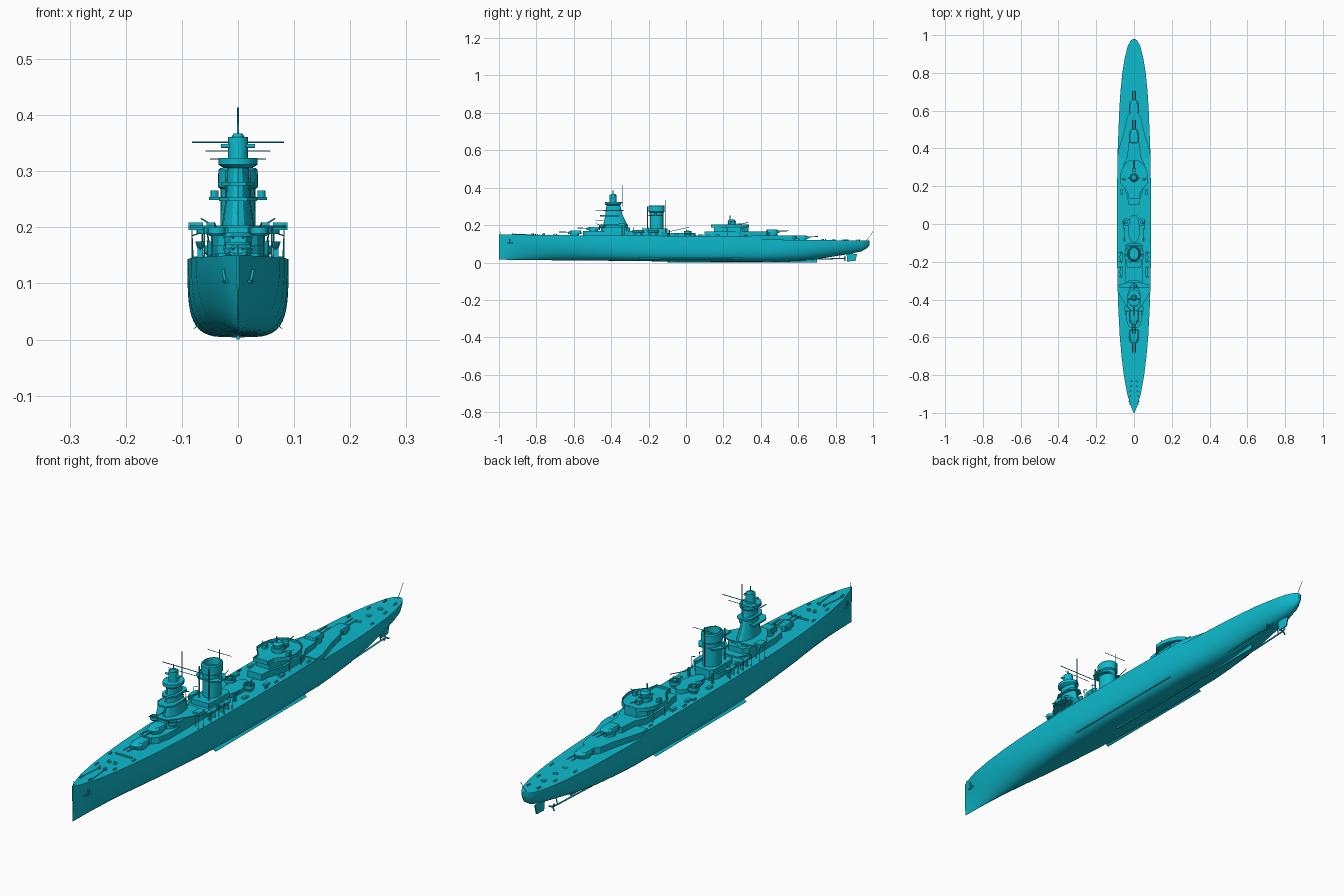
import bpy, bmesh, math
from mathutils import Vector

mat = bpy.data.materials.new("hull_paint")
mat.diffuse_color = (0.004, 0.5, 0.62, 1)


def loft(name, rings, smooth=30):
    """Skin a list of equal-length closed rings and cap both ends."""
    bm = bmesh.new()
    vs = [[bm.verts.new(p) for p in r] for r in rings]
    n = len(rings[0])
    for a, b in zip(vs, vs[1:]):
        for i in range(n):
            j = (i + 1) % n
            bm.faces.new((a[i], a[j], b[j], b[i]))
    bm.faces.new(vs[0][::-1])
    bm.faces.new(vs[-1])
    bmesh.ops.recalc_face_normals(bm, faces=bm.faces)
    me = bpy.data.meshes.new(name)
    bm.to_mesh(me)
    bm.free()
    ob = bpy.data.objects.new(name, me)
    bpy.context.collection.objects.link(ob)
    me.materials.append(mat)
    bpy.context.view_layer.objects.active = ob
    bpy.ops.object.select_all(action='DESELECT')
    ob.select_set(True)
    bpy.ops.object.shade_smooth_by_angle(angle=math.radians(smooth))
    return ob


def prism(name, half, z0, z1):
    """Symmetric slab from the starboard half of its outline."""
    pts = half + [(-x, y) for x, y in half[::-1] if x > 0]
    return loft(name, [[(x, y, z) for x, y in pts] for z in (z0, z1)])


def tube(name, x, y, levels, n=20):
    """Stack of ellipses (z, rx, ry, y offset)."""
    return loft(name, [[(x + rx * math.cos(i * math.tau / n), y + dy + ry * math.sin(i * math.tau / n), z)
                        for i in range(n)] for z, rx, ry, dy in levels])


def cyl(name, x, y, z0, z1, r, n=16):
    return tube(name, x, y, [(z0, r, r, 0), (z1, r, r, 0)], n)


def box(name, x, y, w, l, z0, z1):
    return loft(name, [[(x + a * w / 2, y + b * l / 2, z) for a, b in ((-1, -1), (1, -1), (1, 1), (-1, 1))]
                       for z in (z0, z1)])


def rod(name, p, q, r=0.001, n=6):
    p, q = Vector(p), Vector(q)
    rot = (q - p).to_track_quat('Z', 'Y')
    ring = [rot @ Vector((r * math.cos(i * math.tau / n), r * math.sin(i * math.tau / n), 0)) for i in range(n)]
    return loft(name, [[c + v for v in ring] for c in (p, q)], 70)


def tub(name, x, y, z0, z1, r):
    """Open gun tub with a raised rim."""
    return tube(name, x, y, [(z0, r * .8, r * .8, 0), (z0 + .004, r, r, 0), (z1, r, r, 0),
                             (z1, r * .88, r * .88, 0), (z0 + .006, r * .88, r * .88, 0)])


# hull stations: y, half beam, keel z, deck z, section fullness
stations = [(-1, .002, .016, .151, 1.2), (-.97, .015, .015, .15, 1.25), (-.9, .036, .014, .149, 1.4),
            (-.8, .054, .013, .148, 1.7), (-.7, .066, .012, .147, 2.0), (-.6, .075, .011, .146, 2.4),
            (-.45, .083, .01, .145, 3), (-.3, .088, .008, .144, 3.6), (-.1, .09, .006, .143, 4),
            (.15, .09, .004, .142, 4), (.36, .087, .004, .142, 3.6), (.4, .086, .004, .124, 3.5),
            (.5, .082, .005, .122, 3.1), (.6, .078, .008, .121, 2.7), (.7, .072, .018, .12, 2.4),
            (.8, .062, .034, .119, 2.2), (.88, .049, .047, .118, 2.1), (.94, .034, .06, .118, 2),
            (.97, .018, .078, .118, 2), (.98, .006, .092, .118, 2)]
rings = []
for y, w, k, d, n in stations:
    ring = []
    for i in range(-14, 15):
        a = i / 14 * math.pi / 2
        s, c = abs(math.sin(a)), max(math.cos(a), 0)
        ring.append((math.copysign(w * s ** (2 / n), i), y, d - (d - k) * c ** (2 / n)))
    rings.append(ring)
loft("hull", rings, 40)

# keel, rudder, shafts, bilge keels, anchors
box("keel", 0, .3, .006, .8, 0, .02)
loft("rudder", [[(-.003, .862, .006), (.003, .862, .006), (.002, .905, .008), (-.002, .905, .008)],
                [(-.004, .858, .05), (.004, .858, .05), (.002, .915, .045), (-.002, .915, .045)]])
for s in (-1, 1):
    rod("propeller_shaft", (s * .035, .58, .015), (s * .03, .85, .022), .003, 10)
    rod("shaft_strut", (s * .03, .82, .022), (s * .02, .82, .06), .002)
    for i in range(3):
        a = i * math.tau / 3
        rod("propeller_blade", (s * .03, .848, .022),
            (s * .03 + .015 * math.cos(a), .85, .022 + .015 * math.sin(a)), .003)
    loft("bilge_keel", [[(s * .07, y, .028), (s * .07, y, .024), (s * .081, y, .018)] for y in (-.25, .3)])
    rod("anchor_shank", (s * .027, -.94, .125), (s * .022, -.94, .1), .003)
    rod("anchor_fluke", (s * .02, -.955, .104), (s * .025, -.925, .104), .003)

# raised after deck narrowing toward the stern
prism("after_deck", [(.085, .35), (.083, .39), (.05, .5), (.036, .57), (.018, .59)], .115, .145)


def turret(y, z, d):
    """Twin gun turret, d = facing direction along y."""
    cyl("barbette", 0, y, z - .02, z + .003, .024, 20)
    base = [(.014, .036), (.024, .018), (.024, -.03), (.018, -.036)]
    top = [(.013, .02), (.02, .012), (.02, -.03), (.015, -.034)]
    loft("turret", [[(x, y + d * v, h) for x, v in o + [(-x, v) for x, v in o[::-1]]]
                    for h, o in ((z + .003, base), (z + .014, base), (z + .021, top))])
    for s in (-1, 1):
        rod("gun_barrel", (s * .009, y + d * .02, z + .012), (s * .009, y + d * .085, z + .015), .0024, 10)
        rod("rangefinder_ear", (s * .02, y - d * .02, z + .014), (s * .027, y - d * .02, z + .014), .003, 8)


turret(-.595, .149, -1)
turret(-.495, .17, -1)
turret(.465, .155, 1)
turret(.62, .124, 1)

# forward superstructure
prism("forward_deckhouse", [(.018, -.55), (.036, -.53), (.045, -.48), (.045, -.3), (.03, -.27)], .14, .168)
prism("bridge_base", [(.014, -.455), (.034, -.44), (.045, -.41), (.045, -.32), (.03, -.3)], .165, .188)
prism("bridge_deck", [(.02, -.46), (.045, -.43), (.086, -.36), (.086, -.325), (.04, -.31)], .199, .203)
prism("bridge_house", [(.018, -.445), (.032, -.42), (.034, -.32)], .186, .2)
for s in (-1, 1):
    box("bridge_wing_screen", s * .075, -.343, .026, .036, .195, .209)
    for x, y in ((.082, -.358), (.082, -.328), (.06, -.34)):
        rod("wing_post", (s * x, y, .14), (s * x, y, .2), .0012)
    tub("forward_gun_tub", s * .038, -.45, .185, .2, .016)
    rod("light_gun", (s * .038, -.45, .195), (s * .042, -.48, .208), .0015)

# tower
tube("tower", 0, -.385, [(.165, .034, .075, .01), (.2, .029, .065, .007), (.25, .022, .047, 0),
                         (.31, .019, .036, -.004)], 16)
for z, w, y in ((.247, .034, -.42), (.275, .029, -.4)):
    prism("tower_platform", [(w * .5, y - .04), (w, y - .015), (w, y + .05), (w * .5, y + .065)], z, z + .006)
tube("tower_top_platform", 0, -.39, [(.306, .026, .036, 0), (.312, .035, .044, 0), (.324, .035, .044, 0)], 16)
cyl("director_tower", 0, -.39, .324, .361, .018)
rod("rangefinder", (-.03, -.395, .345), (.03, -.395, .345), .004, 10)
tube("director_cap", 0, -.39, [(.361, .012, .016, 0), (.367, .008, .01, 0)])
rod("top_aerial", (0, -.39, .36), (0, -.39, .385), .002)
rod("tower_mast", (0, -.338, .3), (0, -.338, .414), .0014)
rod("main_yard", (-.082, -.338, .352), (.082, -.338, .352), .0014)
rod("lower_yard", (-.058, -.338, .336), (.058, -.338, .336), .001)
rod("mast_brace", (0, -.37, .322), (0, -.338, .322), .002)
for z in (.225, .28):
    rod("tower_front_arm", (0, -.44, z), (0, -.485, z), .0018)

# midship deckhouses and funnel
prism("boat_deckhouse", [(.045, -.3), (.047, -.13), (.03, -.1)], .14, .163)
prism("funnel_base", [(.036, -.23), (.04, -.21), (.04, -.11), (.03, -.1)], .16, .182)
tube("funnel", 0, -.157, [(.16, .032, .037, 0), (.24, .031, .036, 0), (.268, .031, .037, 0), (.272, .036, .043, 0),
                          (.302, .035, .043, 0), (.306, .031, .038, 0), (.306, .027, .034, 0), (.28, .025, .032, 0)], 28)
prism("funnel_platform", [(.03, -.2), (.052, -.18), (.052, -.15), (.03, -.12)], .249, .254)
for s in (-1, 1):
    cyl("searchlight", s * .042, -.165, .254, .266, .007, 12)
    rod("funnel_pipe", (s * .02, -.205, .16), (s * .02, -.205, .3), .003, 8)
rod("funnel_mast", (0, -.112, .18), (0, -.112, .335), .0014)
rod("funnel_yard", (-.05, -.112, .322), (.05, -.112, .322), .001)
tube("midship_house", 0, -.025, [(.14, .032, .075, 0), (.158, .032, .075, 0)], 28)
for s in (-1, 1):
    cyl("tub_stem", s * .04, .01, .14, .155, .013)
    tub("midship_gun_tub", s * .04, .01, .15, .168, .02)
    for y in (.01,):
        box("gun_mount", s * .04, y, .013, .016, .154, .17)
        rod("midship_gun", (s * .043, y, .166), (s * .055, y - .01, .176), .0015)
    # boats with davits
    for y in (-.255, -.175):
        loft("boat", [[(s * .067 + w * a, y + v, z) for a, z in ((-1, .175), (-.7, .165), (0, .16), (.7, .165), (1, .175))]
                      for v, w in ((-.032, .001), (-.02, .007), (0, .009), (.022, .007), (.03, .004))], 60)
        for v in (-.024, .024):
            rod("davit", (s * .08, y + v, .14), (s * .082, y + v, .185), .0013)
            rod("davit_arm", (s * .082, y + v, .185), (s * .067, y + v, .19), .0013)
            box("boat_cradle", s * .067, y + v * .6, .01, .004, .14, .165)
    rod("crane_jib", (s * .05, -.09, .165), (s * .055, .02, .19), .0015)
    cyl("crane_post", s * .05, -.09, .14, .175, .005, 10)

# after superstructure
prism("after_house", [(.03, .1), (.034, .14), (.055, .2), (.055, .32), (.035, .36), (.03, .43), (.015, .44)], .14, .166)
prism("after_upper_house", [(.028, .15), (.045, .2), (.048, .3), (.025, .335)], .164, .192)
fan = [(.03, .135), (.034, .17), (.072, .215), (.074, .25), (.066, .29), (.048, .32), (.024, .337)]
prism("after_platform", fan, .188, .194)
# raised screen round the platform
full = fan + [(-x, y) for x, y in fan[::-1]]
for p, q in zip(full, full[1:] + full[:1]):
    loft("platform_screen", [[(x * k, .24 + (y - .24) * k, z) for k, z in
                              ((1, .19), (1, .203), (.97, .203), (.97, .19))] for x, y in (p, q)])
cyl("after_director_base", 0, .245, .19, .21, .024)
tube("after_director", 0, .245, [(.208, .017, .02, 0), (.222, .018, .022, 0), (.23, .012, .014, 0)], 12)
rod("after_rangefinder", (-.03, .24, .22), (.03, .24, .22), .003, 8)
rod("after_mast", (0, .235, .225), (0, .235, .252), .0025)
rod("after_gun", (0, .29, .205), (0, .335, .215), .002)
box("after_gun_mount", 0, .285, .02, .02, .194, .21)
for s in (-1, 1):
    box("platform_gun", s * .05, .235, .013, .016, .194, .209)
    rod("platform_gun_barrel", (s * .05, .235, .206), (s * .066, .24, .216), .0015)
    for y in (.22, .29):
        rod("platform_post", (s * .064, y, .14), (s * .064, y, .19), .0014)

# deck fittings
rod("bow_staff", (0, -.99, .15), (0, -.996, .168), .001)
rod("stern_staff", (0, .965, .116), (0, .999, .165), .001)
for s in (-1, 1):
    for y, x, z in ((-.92, .018, .148), (-.8, .038, .147), (-.7, .05, .146), (.06, .078, .142), (.12, .078, .142),
                    (.32, .075, .142), (.74, .05, .119), (.84, .035, .118), (.92, .022, .118)):
        for v in (-.006, .006):
            cyl("bollard", s * x, y + v, z - .004, z + .006, .003, 8)
    for y in (-.82, -.76):
        cyl("capstan", s * .012, y, .144, .155, .006, 12)
    rod("anchor_chain", (s * .012, -.82, .15), (s * .022, -.92, .15), .0015)
    for y in (-.05, .08, .17):
        box("deck_locker", s * .065, y, .012, .025, .14, .15)
box("breakwater", 0, -.69, .07, .003, .144, .153)
for y in (.73, .79, .86):
    cyl("deck_hatch", 0, y, .115, .122, .009, 12)
